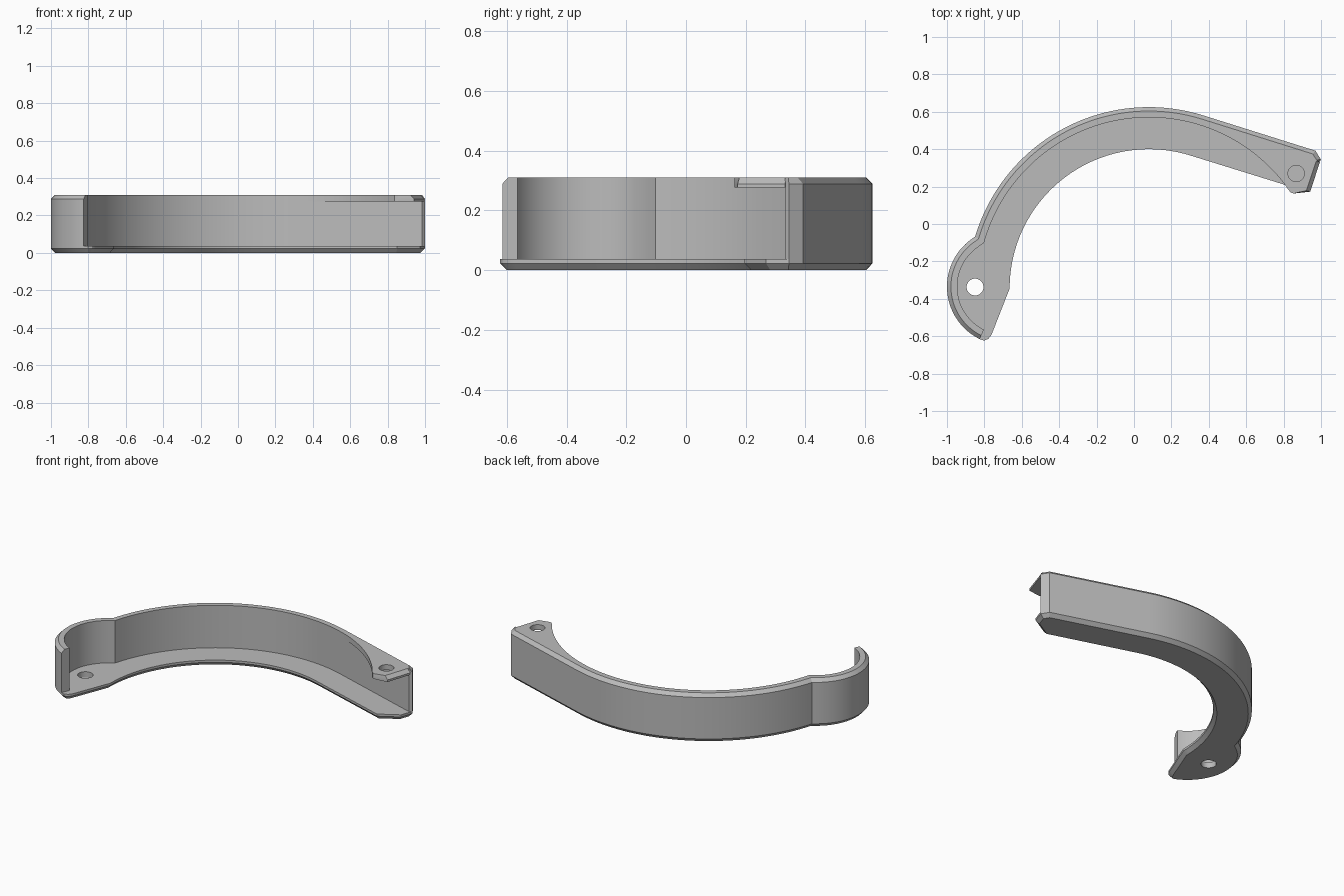
import bpy, bmesh, math
from mathutils import Vector

if "Cube" in bpy.data.objects:
    bpy.data.objects.remove(bpy.data.objects["Cube"], do_unlink=True)

gray = bpy.data.materials.new("plain gray")
gray.use_nodes = True
gray.diffuse_color = (0.5, 0.5, 0.5, 1)
gray.node_tree.nodes["Principled BSDF"].inputs["Base Color"].default_value = (0.5, 0.5, 0.5, 1)

TOP, FLOOR, CHAMFER, THICK = 0.31, 0.037, 0.021, 0.055


def arc(center, radius, start, end, steps):
    angles = [math.radians(start + (end - start) * i / steps) for i in range(steps + 1)]
    return [Vector((center[0] + radius * math.cos(a), center[1] + radius * math.sin(a)))
            for a in angles]


def points(*pairs):
    return [Vector(p) for p in pairs]


def inset(loop, distance):
    """Mitred inset of a clockwise closed outline."""
    result = []
    for i, p in enumerate(loop):
        before = (p - loop[i - 1]).normalized()
        after = (loop[(i + 1) % len(loop)] - p).normalized()
        n1, n2 = Vector((before.y, -before.x)), Vector((after.y, -after.x))
        result.append(p + (n1 + n2) * distance / max(0.4, 1 + n1.dot(n2)))
    return result


def skin(name, rows, ring):
    """Skin rows of 3D points; ring=True closes each row, else closes the columns."""
    bm = bmesh.new()
    grid = [[bm.verts.new(p) for p in row] for row in rows]
    for low, high in zip(grid, grid[1:]):
        for i in range(len(low)):
            bm.faces.new((low[i - 1], low[i], high[i], high[i - 1]))
    bm.faces.new(grid[0])
    bm.faces.new(grid[-1])
    bmesh.ops.remove_doubles(bm, verts=bm.verts, dist=0.0002)
    bmesh.ops.recalc_face_normals(bm, faces=bm.faces)
    mesh = bpy.data.meshes.new(name)
    bm.to_mesh(mesh)
    bm.free()
    mesh.materials.append(gray)
    obj = bpy.data.objects.new(name, mesh)
    bpy.context.collection.objects.link(obj)
    return obj


def at(loop, z):
    return [(p.x, p.y, z) for p in loop]


def select_only(obj):
    bpy.ops.object.select_all(action='DESELECT')
    obj.select_set(True)
    bpy.context.view_layer.objects.active = obj


def drill(obj, x, y, radius):
    bpy.ops.mesh.primitive_cylinder_add(vertices=32, radius=radius, depth=1, location=(x, y, 0.2))
    cutter = bpy.context.object
    cutter.hide_render = True
    cutter.data.materials.append(gray)
    select_only(obj)
    mod = obj.modifiers.new("hole", 'BOOLEAN')
    mod.operation, mod.solver, mod.object = 'DIFFERENCE', 'EXACT', cutter
    bpy.ops.object.modifier_apply(modifier=mod.name)
    bpy.data.objects.remove(cutter, do_unlink=True)


# Shared plan: small hooked end, large sweep, straight arm
hub, hub_r = (-0.688, -0.335), 0.312
center, outer_r, inner_r, tangent = (0.08, -0.345), 0.97, 0.745, 72.6
span = center[0] - hub[0]
reach = (span ** 2 + outer_r ** 2 - hub_r ** 2) / (2 * span)
big_join = 180 - math.degrees(math.acos(reach / outer_r))
hub_join = 180 - math.degrees(math.acos((reach - span) / hub_r))

outer = (arc(hub, hub_r, 244, hub_join + 2.5, 28)
         + arc(center, outer_r, big_join - 0.8, tangent, 40)
         + points((0.97, 0.392), (0.999, 0.345)))
inner = (points((0.973, 0.268), (0.85, 0.196))
         + arc(center, inner_r, tangent, 180, 40)
         + points((-0.755, -0.575), (-0.765, -0.598), (-0.78, -0.615), (-0.802, -0.623)))
outline = outer + inner

# Base plate with chamfered underside
base = skin("base_plate", [at(inset(outline, CHAMFER), 0), at(outline, 0.023),
                           at(outline, FLOOR)], True)
drill(base, -0.85, -0.337, 0.045)

# Rim wall following the outer edge
count = len(outer)
bevelled = inset(outline, CHAMFER)[:count]
inside = inset(outline, THICK)[:count]
inside[-1] = Vector((0.984, 0.332))
inside[-2] = Vector((0.95, 0.341))
wall = skin("rim_wall", [[(o.x, o.y, FLOOR), (o.x, o.y, TOP - CHAMFER), (b.x, b.y, TOP),
                          (i.x, i.y, TOP), (i.x, i.y, FLOOR)]
                         for o, b, i in zip(outer, bevelled, inside)], False)

# Top flange filling between the sweep and the straight arm
flange_loop = (arc(center, outer_r - THICK, tangent, 37.8, 24)
               + points((0.822, 0.188), (0.838, 0.168), (0.855, 0.163),
                        (0.942, 0.173), (0.994, 0.331)))
flange_top = [p.copy() for p in flange_loop]
for p in flange_top[-2:]:
    p += Vector((-0.02, 0.006))
flange = skin("top_flange", [at(flange_loop, 0.276), at(flange_loop, TOP - CHAMFER),
                             at(flange_top, TOP)], True)
drill(flange, 0.867, 0.27, 0.044)

for part in (base, wall, flange):
    select_only(part)
    bpy.ops.object.shade_smooth_by_angle(angle=math.radians(20))
